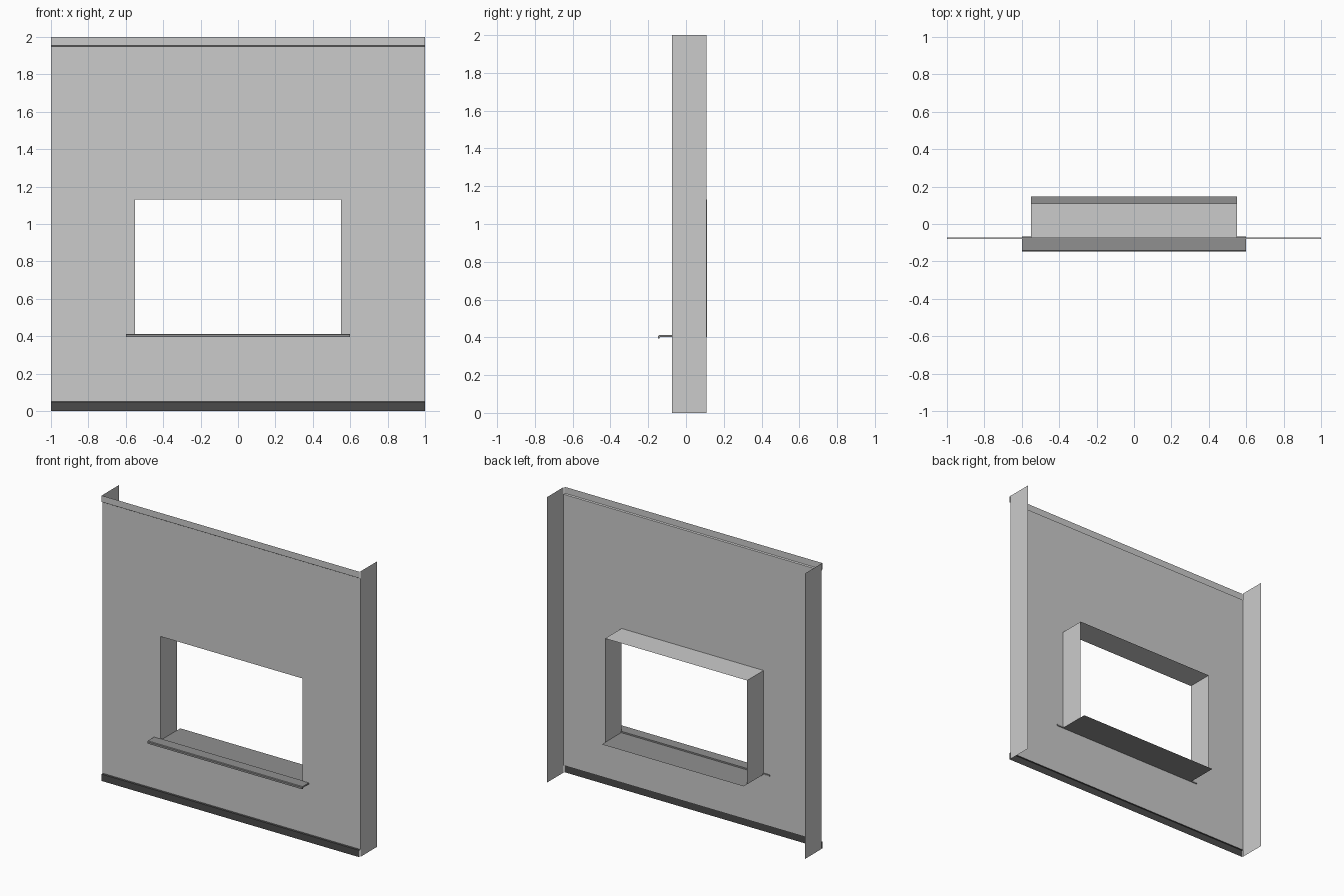
import bpy

if "Cube" in bpy.data.objects:
    bpy.data.objects.remove(bpy.data.objects["Cube"])

WALL, BACK, BAND = -0.073, 0.11, -0.081   # depths of wall face, returns, trim bands
HX, Z0, Z1 = 0.55, 0.402, 1.13            # window opening


def grey(name, v):
    m = bpy.data.materials.new(name)
    m.diffuse_color = (v, v, v, 1)
    m.use_nodes = True
    m.node_tree.nodes["Principled BSDF"].inputs["Base Color"].default_value = m.diffuse_color
    return m


def mesh(name, verts, faces, mat=None):
    me = bpy.data.meshes.new(name)
    me.from_pydata(verts, [], faces)
    ob = bpy.data.objects.new(name, me)
    bpy.context.collection.objects.link(ob)
    if mat:
        me.materials.append(mat)
    return ob


def strip(name, profile, hx, mat=None, closed=False):
    """Sweep a (y, z) profile along x from -hx to hx."""
    n = len(profile)
    verts = [(x, y, z) for x in (-hx, hx) for y, z in profile]
    faces = [(i, n + i, n + (i + 1) % n, (i + 1) % n) for i in range(n if closed else n - 1)]
    if closed:
        faces += [tuple(range(n)), tuple(range(2 * n - 1, n - 1, -1))]
    return mesh(name, verts, faces, mat)


def rect(hx, z0, z1, y):
    return [(-hx, y, z0), (hx, y, z0), (hx, y, z1), (-hx, y, z1)]


top_mat = grey("top_trim_grey", 0.55)
base_mat = grey("base_trim_dark", 0.07)
sill_mat = grey("sill_grey", 0.28)

# wall face around the window opening
mesh("wall", rect(1, 0.05, 1.95, WALL) + rect(HX, Z0, Z1, WALL),
     [(i, (i + 1) % 4, 4 + (i + 1) % 4, 4 + i) for i in range(4)])

# window reveal: right jamb, head, left jamb
mesh("window_reveal", rect(HX, Z0, Z1, WALL) + rect(HX, Z0, Z1, BACK),
     [(i, 4 + i, 4 + (i + 1) % 4, (i + 1) % 4) for i in (1, 2, 3)])

# side returns
for side, x in (("left", -1), ("right", 1)):
    quad = [(x, WALL, 0), (x, BACK - 0.002, 0), (x, BACK - 0.002, 2), (x, WALL, 2)]
    mesh(side + "_return", quad, [(0, 1, 2, 3) if x > 0 else (3, 2, 1, 0)])

# projecting trim bands at top and bottom
strip("top_trim", [(WALL, 1.95), (BAND, 1.955), (BAND, 2)], 1, top_mat)
strip("base_trim", [(BAND, 0), (BAND, 0.048), (WALL, 0.052)], 1, base_mat)

# sill: inner board plus wider outer nosing with a down-turned lip
strip("sill_board", [(WALL, Z0), (0.147, Z0)], HX, sill_mat)
strip("sill_nosing", [(-0.068, 0.412), (-0.142, 0.412), (-0.147, 0.408), (-0.147, 0.395),
                      (-0.140, 0.395), (-0.138, 0.402), (-0.068, 0.402)], 0.6, sill_mat, True)
